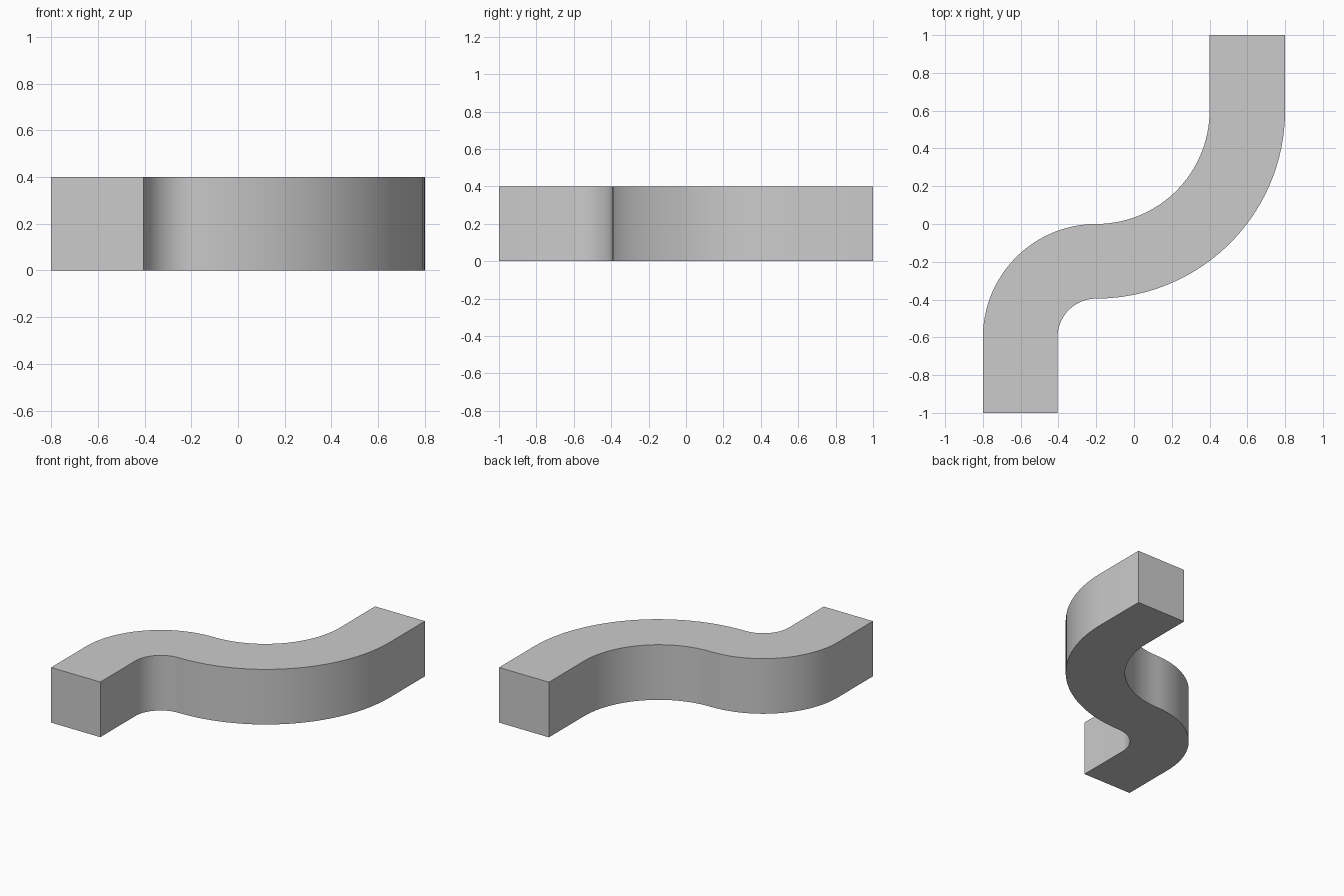
import bpy, bmesh
from math import sin, cos, radians

if "Cube" in bpy.data.objects:
    bpy.data.objects.remove(bpy.data.objects["Cube"])

HEIGHT = 0.4
STEPS = 24


def arc(cx, cy, rx, ry, start, end):
    """Points along a quarter bend."""
    angles = [radians(start + (end - start) * i / STEPS) for i in range(STEPS + 1)]
    return [(cx + rx * cos(a), cy + ry * sin(a)) for a in angles]


# Both sides of the S-shaped track, from the front end to the back end
left = ([(-0.8, -1)] + arc(-0.2, -0.6, 0.6, 0.6, 180, 90)
        + arc(-0.2, 0.6, 0.6, 0.6, -90, 0)[1:] + [(0.4, 1)])
right = ([(-0.405, -1)] + arc(-0.2, -0.6, 0.205, 0.205, 180, 90)
         + arc(-0.2, 0.6, 1.0, 0.995, -90, 0)[1:] + [(0.8, 1)])

# Ladder of quads between the sides, extruded upward
bm = bmesh.new()
rungs = [[bm.verts.new((x, y, 0)) for x, y in pair] for pair in zip(left, right)]
for a, b in zip(rungs, rungs[1:]):
    bm.faces.new((a[0], a[1], b[1], b[0]))
extruded = bmesh.ops.extrude_face_region(bm, geom=bm.faces[:])["geom"]
bmesh.ops.translate(bm, vec=(0, 0, HEIGHT),
                    verts=[v for v in extruded if isinstance(v, bmesh.types.BMVert)])
bmesh.ops.recalc_face_normals(bm, faces=bm.faces[:])

mesh = bpy.data.meshes.new("curved_track")
bm.to_mesh(mesh)
bm.free()
track = bpy.data.objects.new("curved_track", mesh)
bpy.context.collection.objects.link(track)

# Smooth the bends while keeping the box edges sharp
bpy.context.view_layer.objects.active = track
track.select_set(True)
bpy.ops.object.shade_smooth_by_angle(angle=radians(30))
